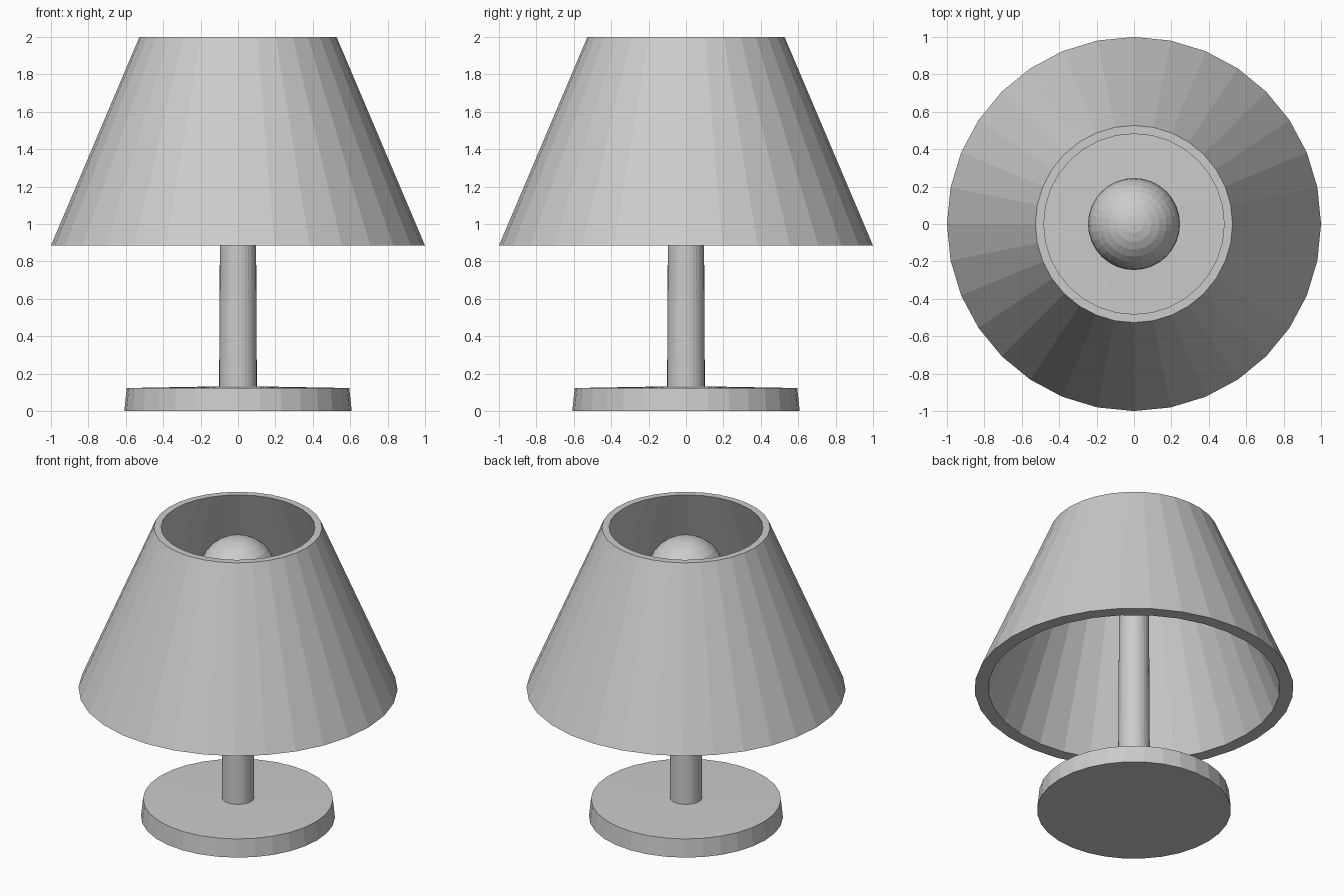
import bpy, bmesh
from math import cos, sin, tau

if "Cube" in bpy.data.objects:
    bpy.data.objects.remove(bpy.data.objects["Cube"])

SIDES = 32


def lathe(name, profile, closed=False):
    """Spin (radius, z) points around z; radius 0 becomes a pole."""
    bm = bmesh.new()
    rings = []
    for r, z in profile:
        if r == 0:
            rings.append([bm.verts.new((0, 0, z))] * SIDES)
        else:
            rings.append([bm.verts.new((r * cos(tau * i / SIDES), r * sin(tau * i / SIDES), z))
                          for i in range(SIDES)])
    pairs = list(zip(rings, rings[1:]))
    if closed:
        pairs.append((rings[-1], rings[0]))
    for a, b in pairs:
        for i in range(SIDES):
            j = (i + 1) % SIDES
            bm.faces.new(list(dict.fromkeys((a[i], a[j], b[j], b[i]))))
    bmesh.ops.recalc_face_normals(bm, faces=bm.faces[:])
    mesh = bpy.data.meshes.new(name)
    bm.to_mesh(mesh)
    bm.free()
    obj = bpy.data.objects.new(name, mesh)
    bpy.context.collection.objects.link(obj)
    return obj


# Foot and slightly tapered post, one turned piece
lathe("base_and_post", [(0, 0), (0.608, 0), (0.595, 0.123), (0.101, 0.132),
                        (0.094, 1.46), (0, 1.46)])

# Open conical shade with flat rims
lathe("shade", [(1.0, 0.885), (0.527, 2.0), (0.482, 2.0), (0.914, 0.885)], closed=True)

# Round bulb
bpy.ops.mesh.primitive_uv_sphere_add(segments=32, ring_count=16, radius=0.246,
                                     location=(0, 0, 1.68))
bpy.context.object.name = "bulb"
